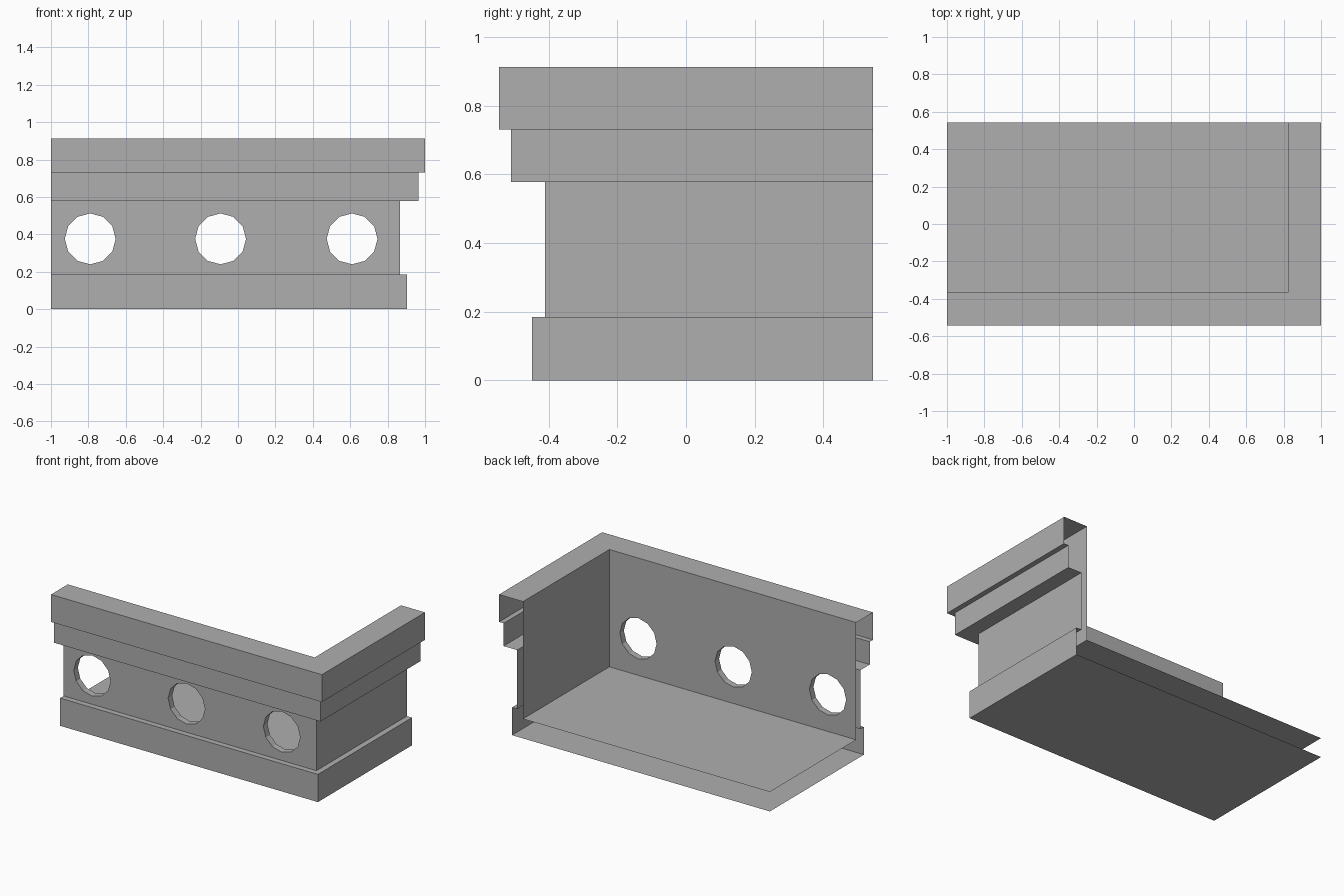
import bpy, bmesh, math
from mathutils import Vector

if "Cube" in bpy.data.objects:
    bpy.data.objects.remove(bpy.data.objects["Cube"])

X, Y, L = 1.0, 0.544, -1.0
# wall cross-section: (inset from the outermost face, height)
PROFILE = [(0.096, 0), (0.096, 0.185), (0.134, 0.185), (0.134, 0.578),
           (0.034, 0.578), (0.034, 0.73), (0, 0.73), (0, 0.913),
           (0.177, 0.913), (0.177, 0.13)]
PIERCED = (2, 8)                      # profile segments the round openings cut
HOLES, HOLE_Z, HOLE_R, SIDES = (-0.79, -0.093, 0.61), 0.376, 0.136, 12

grey = bpy.data.materials.new("mid_grey")
grey.diffuse_color = (0.43, 0.43, 0.43, 1)
grey.use_nodes = True
grey.node_tree.nodes["Principled BSDF"].inputs["Base Color"].default_value = grey.diffuse_color


def finish(bm, name):
    mesh = bpy.data.meshes.new(name)
    bm.to_mesh(mesh)
    bm.free()
    mesh.materials.append(grey)
    obj = bpy.data.objects.new(name, mesh)
    bpy.context.collection.objects.link(obj)
    return obj


def hole_ring(bm, cx, y):
    return [bm.verts.new((cx + HOLE_R * math.cos(2 * math.pi * k / SIDES), y,
                          HOLE_Z + HOLE_R * math.sin(2 * math.pi * k / SIDES)))
            for k in range(SIDES)]


def loop_edges(bm, verts):
    result = []
    for a, b in zip(verts, verts[1:] + verts[:1]):
        result.append(bm.edges.get((a, b)) or bm.edges.new((a, b)))
    return result


# L-shaped moulded wall, open at both ends
bm = bmesh.new()
rows = [[bm.verts.new(p) for p in ((L, d - Y, z), (X - d, d - Y, z), (X - d, Y, z))]
        for d, z in PROFILE]
rings = []
for i, (lo, hi) in enumerate(zip(rows, rows[1:])):
    for j in range(2):
        quad = [lo[j], lo[j + 1], hi[j + 1], hi[j]]
        if j == 0 and i in PIERCED:
            circles = [hole_ring(bm, cx, lo[0].co.y) for cx in HOLES]
            rings.append(circles)
            edges = loop_edges(bm, quad)
            for c in circles:
                edges += loop_edges(bm, c)
            side = -1 if i == PIERCED[0] else 1
            res = bmesh.ops.triangle_fill(bm, edges=edges, use_beauty=True,
                                          use_dissolve=False, normal=(0, side, 0))
            for f in res["geom"]:
                if isinstance(f, bmesh.types.BMFace):
                    f.normal_update()
                    if f.normal.dot(Vector((0, side, 0))) < 0:
                        f.normal_flip()
        else:
            bm.faces.new(quad)
# linings of the round openings
for outer, inner in zip(*rings):
    for k in range(SIDES):
        n = (k + 1) % SIDES
        bm.faces.new((outer[k], outer[n], inner[n], inner[k]))
finish(bm, "corner_wall")


# raised floor inside the wall, and the underside below it
def slab(name, inset, z, up):
    bm = bmesh.new()
    x, y = X - inset, inset - Y
    pts = [(L, y, z), (x, y, z), (x, Y, z), (L, Y, z)]
    bm.faces.new([bm.verts.new(p) for p in (pts if up else pts[::-1])])
    finish(bm, name)


slab("inner_floor", PROFILE[-1][0], PROFILE[-1][1], True)
slab("underside", PROFILE[0][0], 0, False)
